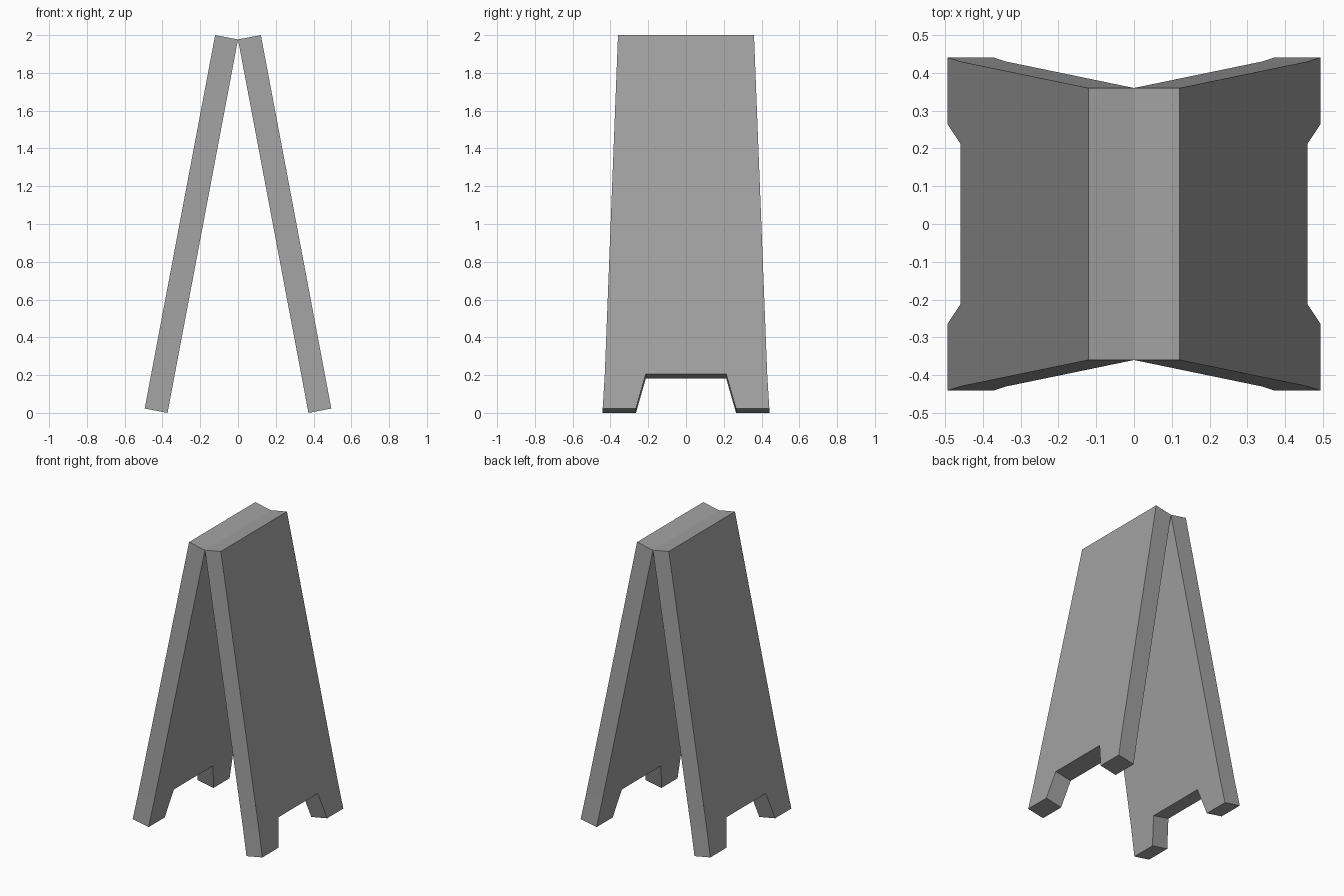
import bpy
import bmesh
from mathutils import Vector

cube = bpy.data.objects.get("Cube")
if cube:
    bpy.data.objects.remove(cube, do_unlink=True)

# Single flat grey
grey = bpy.data.materials.new("board_grey")
grey.use_nodes = True
GREY = (0.36, 0.36, 0.36, 1)
grey.diffuse_color = GREY
grey.node_tree.nodes["Principled BSDF"].inputs["Base Color"].default_value = GREY

# Half outline of a board: (half width, fraction of the way down the slope)
half = [(0.36, 0.0), (0.43, 0.908), (0.441, 1.0),
        (0.265, 1.0), (0.213, 0.908)]
outline = half + [(-y, t) for y, t in reversed(half)]

TOP_INNER = Vector((0.0, 0, 1.977))
FOOT_INNER = Vector((0.373, 0, 0.0))
THICKNESS = Vector((0.121, 0, 0.023))


def make_board(name, side):
    """Leaning board with a notch between its two feet, extruded outwards."""
    bm = bmesh.new()
    verts = []
    for y, t in outline:
        p = TOP_INNER.lerp(FOOT_INNER, t)
        verts.append(bm.verts.new((side * p.x, y, p.z)))
    face = bm.faces.new(verts)
    extruded = bmesh.ops.extrude_face_region(bm, geom=[face], use_keep_orig=True)
    moved = [g for g in extruded["geom"] if isinstance(g, bmesh.types.BMVert)]
    bmesh.ops.translate(bm, verts=moved,
                        vec=(side * THICKNESS.x, 0, THICKNESS.z))
    bmesh.ops.recalc_face_normals(bm, faces=bm.faces[:])
    mesh = bpy.data.meshes.new(name)
    bm.to_mesh(mesh)
    bm.free()
    mesh.materials.append(grey)
    bpy.context.collection.objects.link(bpy.data.objects.new(name, mesh))


# Two boards meeting at the top
make_board("left_board", 1)
make_board("right_board", -1)
